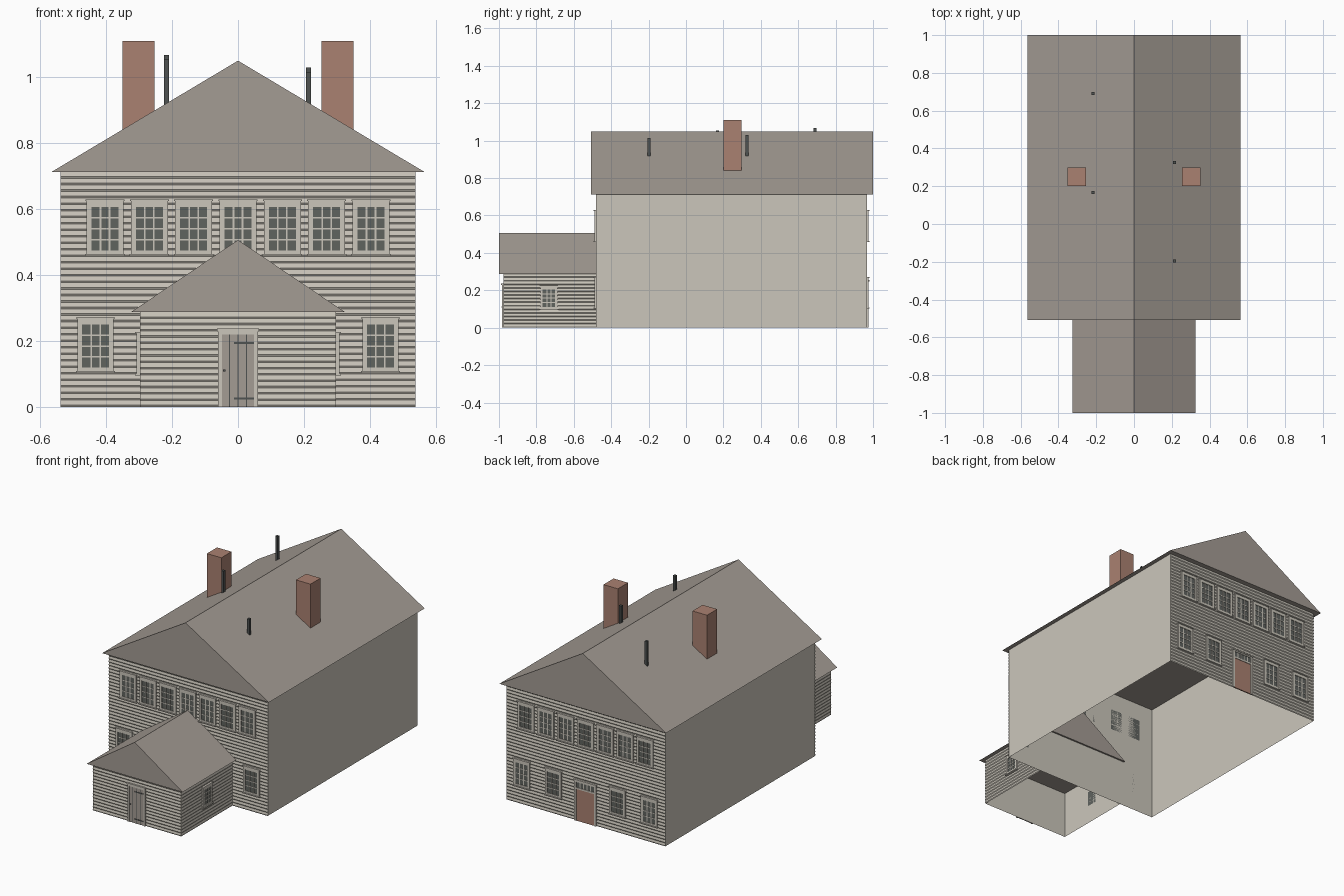
import bpy, bmesh, math
from mathutils import Matrix

cube = bpy.data.objects.get("Cube")
if cube:
    bpy.data.objects.remove(cube, do_unlink=True)


def material(name, rgb):
    lin = [((c / 255 + 0.055) / 1.055) ** 2.4 for c in rgb] + [1.0]
    m = bpy.data.materials.new(name)
    m.use_nodes = True
    m.diffuse_color = lin
    m.node_tree.nodes["Principled BSDF"].inputs["Base Color"].default_value = lin
    return m


MATS = [material("cream_paint", (203, 198, 187)),
        material("weathered_shingle", (164, 156, 148)),
        material("brick_red", (170, 129, 113)),
        material("dark_glass", (96, 99, 95)),
        material("dark_iron", (78, 82, 81))]
CREAM, SHINGLE, BRICK, GLASS, IRON = range(len(MATS))


def finish(name, bm, place=Matrix()):
    mesh = bpy.data.meshes.new(name)
    bm.to_mesh(mesh)
    bm.free()
    for m in MATS:
        mesh.materials.append(m)
    obj = bpy.data.objects.new(name, mesh)
    obj.matrix_world = place
    bpy.context.collection.objects.link(obj)
    return obj


def box(bm, x0, x1, y0, y1, z0, z1, mat):
    """Add an axis-aligned box to a mesh."""
    size = Matrix.Diagonal((x1 - x0, y1 - y0, z1 - z0, 1))
    mid = Matrix.Translation(((x0 + x1) / 2, (y0 + y1) / 2, (z0 + z1) / 2))
    verts = bmesh.ops.create_cube(bm, size=1, matrix=mid @ size)["verts"]
    for f in {f for v in verts for f in v.link_faces}:
        f.material_index = mat


def plate(bm, u0, u1, z0, z1, depth, mat):
    """Box that stands out from a wall by depth (local -y is outward)."""
    box(bm, u0, u1, -depth, 0, z0, z1, mat)


def on_wall(x, y, degrees):
    return Matrix.Translation((x, y, 0)) @ Matrix.Rotation(math.radians(degrees), 4, "Z")


def shell(name, half, y0, y1, height):
    """Four walls, open above and below."""
    bm = bmesh.new()
    box(bm, -half, half, y0, y1, 0, height, CREAM)
    bm.normal_update()
    caps = [f for f in bm.faces if abs(f.normal.z) > 0.5]
    bmesh.ops.delete(bm, geom=caps, context="FACES_ONLY")
    return finish(name, bm)


def gable_roof(name, half, y0, y1, eave, ridge):
    bm = bmesh.new()
    tri = [bm.verts.new(p) for p in ((-half, y0, eave), (half, y0, eave), (0, y0, ridge))]
    face = bm.faces.new(tri)
    ext = bmesh.ops.extrude_face_region(bm, geom=[face], use_keep_orig=True)["geom"]
    for v in ext:
        if isinstance(v, bmesh.types.BMVert):
            v.co.y = y1
    bmesh.ops.recalc_face_normals(bm, faces=bm.faces)
    for f in bm.faces:
        f.material_index = SHINGLE
    return finish(name, bm)


def siding(name, place, half, height, count):
    """Lapped boards: each has a sloped lip and a tapered face."""
    bm = bmesh.new()
    step = height / count
    profile = []
    for i in range(count):
        profile += [(-0.001, i * step), (-0.004, i * step + 0.005)]
    profile.append((-0.001, height))
    rows = [[bm.verts.new((u, d, z)) for u in (-half, half)] for d, z in profile]
    for a, b in zip(rows, rows[1:]):
        bm.faces.new((a[0], a[1], b[1], b[0]))
    return finish(name, bm, place)


def panes(bm, half, z0, z1, cols, rows):
    """Dark glass with glazing bars."""
    plate(bm, -half, half, z0, z1, 0.006, GLASS)
    bar = 0.0025
    for i in range(1, cols):
        u = -half + 2 * half * i / cols
        plate(bm, u - bar, u + bar, z0, z1, 0.008, CREAM)
    for i in range(1, rows):
        z = z0 + (z1 - z0) * i / rows
        plate(bm, -half, half, z - bar, z + bar, 0.0078, CREAM)


def window(name, place, z0, z1, half, glass_half, cols=3, rows=4):
    bm = bmesh.new()
    rail = half - glass_half
    panes(bm, glass_half, z0 + 0.012, z1 - 0.022, cols, rows)
    for s in (-1, 1):
        a, b = sorted((s * half, s * glass_half))
        plate(bm, a, b, z0, z1, 0.01, CREAM)
    plate(bm, -glass_half, glass_half, z0, z0 + 0.012, 0.01, CREAM)
    plate(bm, -glass_half, glass_half, z1 - 0.022, z1, 0.01, CREAM)
    # sill and head
    plate(bm, -half - 0.004, half + 0.004, z0 - 0.005, z0 + 0.001, 0.015, CREAM)
    plate(bm, -half - 0.003, half + 0.003, z1 - 0.004, z1 + 0.001, 0.014, CREAM)
    return finish(name, bm, place)


def door_frame(bm, half, inner, top, head):
    for s in (-1, 1):
        a, b = sorted((s * half, s * inner))
        plate(bm, a, b, 0, top, 0.01, CREAM)
    plate(bm, -half, half, top - head, top, 0.01, CREAM)
    plate(bm, -half - 0.003, half + 0.003, top - 0.004, top + 0.004, 0.014, CREAM)


# Main house
FRONT, BACK, HALF, EAVE = -0.48, 0.967, 0.538, 0.713
shell("main_walls", HALF, FRONT, BACK, EAVE)
gable_roof("main_roof", 0.565, -0.508, 1.0, EAVE, 1.05)
for label, y, turn in (("front", FRONT, 0), ("back", BACK, 180)):
    siding(label + "_siding", on_wall(0, y, turn), HALF, EAVE, 36)
    for i in range(7):
        window(label + "_upper_window", on_wall((i - 3) * 0.1345, y, turn),
               0.462, 0.628, 0.056, 0.041)

# Ground floor windows
for x in (-0.432, 0.432):
    window("front_lower_window", on_wall(x, FRONT, 0), 0.107, 0.271, 0.055, 0.041)
for x in (-0.432, -0.217, 0.217, 0.432):
    window("back_lower_window", on_wall(x, BACK, 180), 0.107, 0.271, 0.055, 0.041)

# Back door with a row of panes above it
bm = bmesh.new()
door_frame(bm, 0.074, 0.06, 0.25, 0.012)
plate(bm, -0.06, 0.06, 0, 0.195, 0.007, BRICK)
plate(bm, -0.06, 0.06, 0.195, 0.205, 0.01, CREAM)
panes(bm, 0.06, 0.205, 0.238, 5, 1)
finish("back_door", bm, on_wall(0, BACK, 180))

# Front annex
A_FRONT, A_HALF, A_EAVE = -0.975, 0.298, 0.287
shell("annex_walls", A_HALF, A_FRONT, FRONT + 0.002, A_EAVE)
gable_roof("annex_roof", 0.325, -1.0, FRONT + 0.012, A_EAVE, 0.506)
siding("annex_front_siding", on_wall(0, A_FRONT, 0), A_HALF, A_EAVE, 15)
mid = (A_FRONT + FRONT) / 2
for label, s in (("left", 1), ("right", -1)):
    siding("annex_" + label + "_siding", on_wall(s * A_HALF, mid, 90 * s),
           (FRONT - A_FRONT) / 2, A_EAVE, 15)
    window("annex_" + label + "_window", on_wall(s * A_HALF, -0.733, 90 * s),
           0.1, 0.226, 0.046, 0.033, 3, 4)

# Plank door with strap hinges and a latch
bm = bmesh.new()
door_frame(bm, 0.06, 0.048, 0.233, 0.014)
plate(bm, -0.048, 0.048, 0, 0.219, 0.006, SHINGLE)
for u in (-0.026, 0, 0.026):
    plate(bm, u - 0.0015, u + 0.0015, 0, 0.219, 0.0065, IRON)
for z in (0.025, 0.193):
    plate(bm, -0.012, 0.05, z - 0.003, z + 0.003, 0.0085, IRON)
plate(bm, -0.045, -0.038, 0.107, 0.113, 0.011, IRON)
finish("annex_door", bm, on_wall(0, A_FRONT, 0))

# Chimneys
for label, s in (("left", 1), ("right", -1)):
    bm = bmesh.new()
    a, b = sorted((s * 0.253, s * 0.351))
    box(bm, a, b, 0.2, 0.298, 0.8, 1.11, BRICK)
    finish(label + "_chimney", bm)

# Vent pipes
for x, y, top in ((-0.217, 0.69, 1.067), (-0.217, 0.168, 1.055),
                  (0.214, 0.325, 1.03), (0.214, -0.197, 1.015)):
    bm = bmesh.new()
    box(bm, x - 0.008, x + 0.008, y - 0.008, y + 0.008, 0.88, top, IRON)
    finish("vent_pipe", bm)
